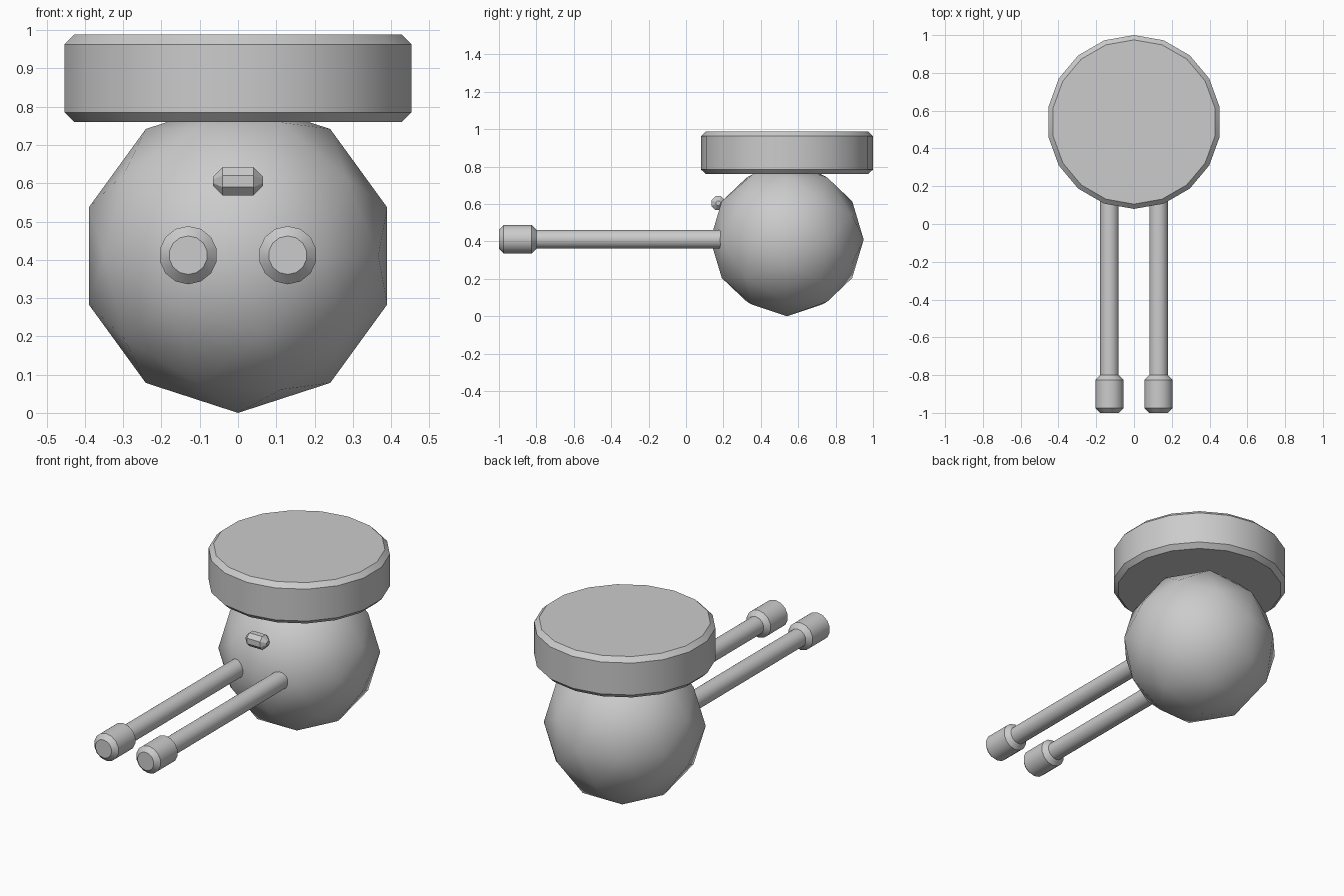
import bpy, bmesh
from math import radians
from mathutils import Matrix

if "Cube" in bpy.data.objects:
    bpy.data.objects.remove(bpy.data.objects["Cube"])


def finish(name, bm):
    """Turn a bmesh into a named object, smooth with sharp chamfers."""
    mesh = bpy.data.meshes.new(name)
    bm.to_mesh(mesh)
    bm.free()
    ob = bpy.data.objects.new(name, mesh)
    bpy.context.collection.objects.link(ob)
    bpy.ops.object.select_all(action='DESELECT')
    ob.select_set(True)
    bpy.context.view_layer.objects.active = ob
    bpy.ops.object.shade_smooth_by_angle(angle=radians(30))
    return ob


def cylinder(name, sides, radius, length, center, axis='Z', chamfer=0.0, spin=0.0):
    """Capped cylinder along an axis, with optional chamfered rims."""
    bm = bmesh.new()
    bmesh.ops.create_cone(bm, cap_ends=True, segments=sides,
                          radius1=radius, radius2=radius, depth=length)
    if chamfer:
        rims = [e for e in bm.edges if abs(e.verts[0].co.z - e.verts[1].co.z) < 1e-5]
        bmesh.ops.bevel(bm, geom=rims, offset=chamfer, offset_type='OFFSET',
                        segments=1, profile=0.5, affect='EDGES')
    turn = {'Z': Matrix(),
            'Y': Matrix.Rotation(radians(90), 4, 'X'),
            'X': Matrix.Rotation(radians(90), 4, 'Y')}[axis]
    bm.transform(Matrix.Translation(center) @ turn
                 @ Matrix.Rotation(radians(spin), 4, 'Z'))
    return finish(name, bm)


CY = 0.54   # shared centre of head and hat in y

# Head: low-poly icosphere with its pole facing the front
bm = bmesh.new()
bmesh.ops.create_icosphere(bm, subdivisions=2, radius=0.41)
bm.transform(Matrix.Translation((0, CY, 0.41)) @ Matrix.Rotation(radians(90), 4, 'X'))
finish("head", bm)

# Flat round hat
cylinder("hat", 18, 0.46, 0.228, (0, CY, 0.874), chamfer=0.025)

# Small chamfered bar on the face
cylinder("nose", 8, 0.04, 0.13, (0, 0.172, 0.605), 'X', chamfer=0.025, spin=22.5)

# Two long stalks with chamfered tips
for side, x in (("left", -0.13), ("right", 0.13)):
    cylinder(side + "_stalk", 14, 0.05, 1.15, (x, -0.325, 0.412), 'Y')
    cylinder(side + "_stalk_tip", 14, 0.076, 0.2, (x, -0.9, 0.412), 'Y', chamfer=0.025)
